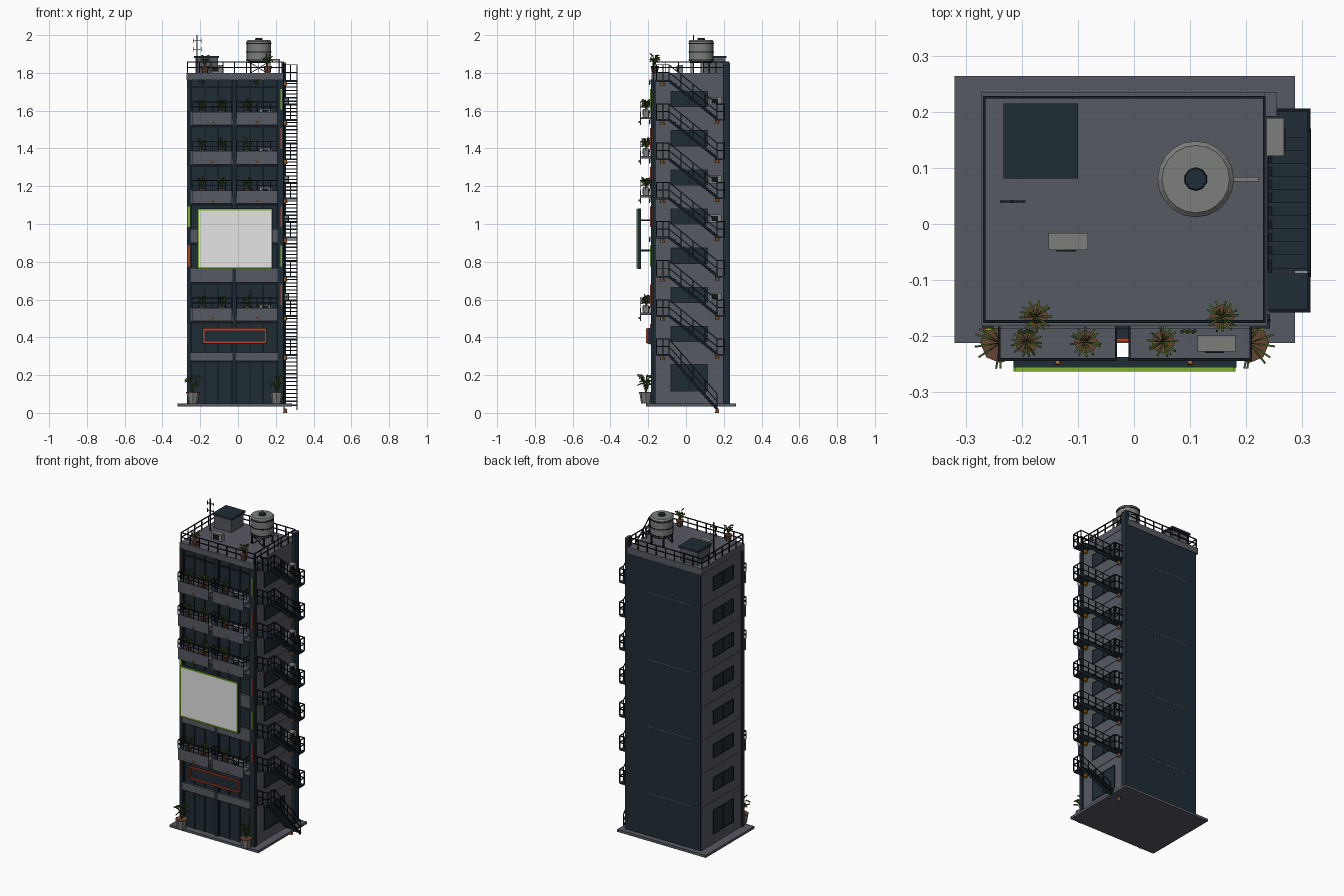
import bpy, bmesh, math, random
from mathutils import Vector, Matrix

random.seed(4)
cube = bpy.data.objects.get("Cube")
if cube:
    bpy.data.objects.remove(cube, do_unlink=True)


def material(name, r, g, b):
    m = bpy.data.materials.new(name)
    m.use_nodes = True
    m.diffuse_color = (r, g, b, 1)
    m.node_tree.nodes["Principled BSDF"].inputs["Base Color"].default_value = (r, g, b, 1)
    return m


WALL = material("grey plaster", 0.095, 0.1, 0.125)
NAVY = material("dark navy", 0.014, 0.025, 0.035)
IRON = material("black iron", 0.006, 0.01, 0.014)
PALE = material("pale metal", 0.2, 0.21, 0.2)
WHITE = material("screen white", 0.78, 0.78, 0.78)
LIME = material("neon lime", 0.22, 0.45, 0.02)
RED = material("neon red", 0.5, 0.05, 0.015)
LEAF = material("leaf green", 0.06, 0.115, 0.015)
CLAY = material("clay pot", 0.13, 0.055, 0.03)
AMBER = material("lamp amber", 0.5, 0.17, 0.03)


class Part:
    """Collects simple solids into one named object."""

    def __init__(self, name, mat):
        self.name, self.mat, self.bm = name, mat, bmesh.new()

    def box(self, x0, x1, y0, y1, z0, z1):
        mid = Vector((x0 + x1, y0 + y1, z0 + z1)) / 2
        size = Matrix.Diagonal((x1 - x0, y1 - y0, z1 - z0, 1))
        bmesh.ops.create_cube(self.bm, size=1, matrix=Matrix.Translation(mid) @ size)

    def beam(self, a, b, w=0.005, h=None):
        a, b = Vector(a), Vector(b)
        turn = (b - a).to_track_quat('Z', 'Y').to_matrix().to_4x4()
        size = Matrix.Diagonal((w, h or w, (b - a).length, 1))
        bmesh.ops.create_cube(self.bm, size=1, matrix=Matrix.Translation((a + b) / 2) @ turn @ size)

    def cone(self, x, y, z0, z1, r0, r1, n=12):
        bmesh.ops.create_cone(self.bm, cap_ends=True, segments=n, radius1=r0, radius2=r1,
                              depth=z1 - z0, matrix=Matrix.Translation((x, y, (z0 + z1) / 2)))

    def loop(self, pts, w):
        for a, b in zip(pts, pts[1:] + pts[:1]):
            self.beam(a, b, w)

    def rail(self, a, b, height, posts, bars=2, w=0.005):
        a, b, up = Vector(a), Vector(b), Vector((0, 0, height))
        for i in range(bars):
            self.beam(a + up * (i + 1) / bars, b + up * (i + 1) / bars, w)
        for i in range(posts + 1):
            p = a.lerp(b, i / posts)
            self.beam(p, p + up, w)

    def done(self):
        mesh = bpy.data.meshes.new(self.name)
        self.bm.to_mesh(mesh)
        self.bm.free()
        mesh.materials.append(self.mat)
        bpy.context.collection.objects.link(bpy.data.objects.new(self.name, mesh))


parts = []


def part(name, mat):
    parts.append(Part(name, mat))
    return parts[-1]


# Storey levels above the ground floor
STEP = 0.2074
levels = [0.311 + STEP * k for k in range(7)]
ROOF = 1.80
BALCONIES = [levels[k] for k in (1, 4, 5, 6)]
BAYS = [(-0.25, -0.03), (-0.01, 0.208)]

# Main body
part("ground_slab", WALL).box(-0.32, 0.287, -0.212, 0.264, 0.035, 0.05)
part("tower_body", WALL).box(-0.265, 0.235, -0.168, 0.226, 0.05, 1.77)
part("back_cladding", NAVY).box(-0.262, 0.237, 0.226, 0.231, 0.05, 1.765)
part("roof_slab", WALL).box(-0.272, 0.237, -0.182, 0.234, 1.762, ROOF)
courses = part("floor_courses", WALL)
for z in levels:
    courses.box(-0.268, 0.238, -0.16, 0.22, z - 0.004, z + 0.004)
for z in levels[::2]:
    courses.box(-0.2, 0.1, 0.225, 0.2318, z - 0.002, z + 0.002)

# Front facade: columns, floor bands, glazing with mullions
columns = part("facade_columns", NAVY)
for x0, x1 in ((-0.27, -0.25), (-0.03, -0.01), (0.208, 0.242)):
    columns.box(x0, x1, -0.186, -0.16, 0.05, 1.765)
columns.box(0.232, 0.254, 0.195, 0.233, 0.05, 1.85)
part("corner_column_cap", WALL).box(0.232, 0.255, 0.192, 0.234, 1.85, 1.854)
bands = part("facade_bands", WALL)
glass = part("facade_glazing", NAVY)
frames = part("facade_frames", IRON)
for x0, x1 in BAYS:
    glass.box(x0, x1, -0.173, -0.165, 0.05, 1.765)
    for k, z in enumerate(levels):
        bands.box(x0, x1, -0.186, -0.165, z - 0.035, z + (0.04 if k else 0.01))
    for i in range(4):
        x = x0 + 0.004 + (x1 - x0 - 0.008) * i / 3
        frames.box(x - 0.003, x + 0.003, -0.178, -0.17, 0.05, 1.765)
    for z in levels + [1.765]:
        frames.box(x0, x1, -0.178, -0.17, z - 0.045, z - 0.035)

# Side windows on both walls
panes = part("side_windows", NAVY)
trim = part("side_window_frames", IRON)
for side, x in ((-1, -0.265), (1, 0.235)):
    for z0, z1 in [(0.114, 0.257)] + [(z + 0.065, z + 0.147) for z in levels]:
        a, b = sorted((x - side * 0.002, x + side * 0.003))
        panes.box(a, b, -0.08, 0.115, z0, z1)
        xf = x + side * 0.003
        trim.loop([(xf, -0.08, z0), (xf, 0.115, z0), (xf, 0.115, z1), (xf, -0.08, z1)], 0.004)
        trim.beam((xf, 0.018, z0), (xf, 0.018, z1), 0.004)

# Balconies
decks = part("balcony_decks", WALL)
fascias = part("balcony_fascias", WALL)
rails = part("balcony_railings", IRON)
pots = part("plant_pots", CLAY)
leaves = part("plant_leaves", LEAF)
units = part("air_conditioners", PALE)
fans = part("air_conditioner_grilles", IRON)
lamps = part("lamps", AMBER)


def plant(x, y, z, size=1.0, pot=pots):
    pot.cone(x, y, z, z + 0.03 * size, 0.014 * size, 0.019 * size, 8)
    pots.cone(x, y, z + 0.03 * size, z + 0.033 * size, 0.02 * size, 0.02 * size, 8)
    for i in range(13):
        ang = i * math.tau / 13 + random.uniform(-0.2, 0.2)
        out = Vector((math.cos(ang), math.sin(ang), 0)) * 0.024 * size
        rise = Vector((0, 0, random.uniform(0.025, 0.055) * size))
        base = Vector((x, y, z + 0.03 * size))
        tip = base + out * 0.45 + rise
        leaves.beam(base, tip, 0.002)
        leaves.beam(tip, tip + out * 0.6 + Vector((0, 0, random.uniform(-0.015, 0.012))), 0.0035, 0.006)


def aircon(x, y, z, wx, wy, face):
    units.box(x - wx, x + wx, y - wy, y + wy, z, z + 0.042)
    if face == 'front':
        fans.box(x - wx * 0.6, x + wx * 0.4, y - wy - 0.003, y - wy, z + 0.007, z + 0.035)
    else:
        fans.box(x + wx, x + wx + 0.003, y - wy * 0.6, y + wy * 0.4, z + 0.007, z + 0.035)


for z in BALCONIES:
    for x0, x1 in ((-0.24, -0.032), (-0.008, 0.208)):
        decks.box(x0, x1, -0.24, -0.18, z, z + 0.012)
        fascias.box(x0, x1, -0.243, -0.239, z - 0.032, z + 0.038)
        for p, q, n in (((x0, -0.242), (x1, -0.242), 6), ((x0, -0.242), (x0, -0.185), 2),
                        ((x1, -0.242), (x1, -0.185), 2)):
            rails.rail((*p, z + 0.038), (*q, z + 0.038), 0.052, n, 2, 0.004)
        rails.beam((x0, -0.185, z), (x0, -0.185, z + 0.09), 0.004)
        rails.beam((x1, -0.185, z), (x1, -0.185, z + 0.09), 0.004)
        lamps.cone((x0 + x1) / 2, -0.246, z - 0.022, z - 0.01, 0.006, 0.004, 8)
    for x in (-0.192, -0.086, 0.052):
        plant(x, -0.21, z + 0.012, 1.05)
    aircon(0.147, -0.213, z + 0.012, 0.034, 0.014, 'front')
# Trailing greenery under the bands
for z in levels[3:] + [1.765]:
    for x in (-0.2, 0.09):
        for i in range(3):
            leaves.beam((x + i * 0.01, -0.19, z), (x + i * 0.01 - 0.006, -0.193, z - 0.012 - i * 0.008), 0.006, 0.003)

# Street and roof planters
tubs = part("street_planters", PALE)
for x in (-0.238, 0.205):
    plant(x, -0.212, 0.05, 1.8, tubs)
for x in (-0.175, 0.157):
    plant(x, -0.165, ROOF, 1.1)

# Screen board on brackets
part("screen_case", NAVY).box(-0.215, 0.183, -0.256, -0.237, 0.763, 1.082)
part("screen_face", WHITE).box(-0.208, 0.174, -0.259, -0.255, 0.772, 1.073)
part("screen_border", LIME).loop([(-0.211, -0.259, 0.769), (0.177, -0.259, 0.769),
                                  (0.177, -0.259, 1.076), (-0.211, -0.259, 1.076)], 0.007)
brackets = part("screen_brackets", IRON)
for x in (-0.15, 0.12):
    for z in (0.86, 1.02):
        brackets.beam((x, -0.24, z), (x, -0.18, z), 0.01)

# Shop sign and neon strips on the front corners
part("shop_sign", NAVY).box(-0.187, 0.152, -0.204, -0.18, 0.365, 0.45)
part("shop_sign_neon", RED).loop([(-0.182, -0.206, 0.374), (0.147, -0.206, 0.374),
                                  (0.147, -0.206, 0.442), (-0.182, -0.206, 0.442)], 0.009)
neon = {RED: part("red_neon_strips", RED), LIME: part("lime_neon_strips", LIME)}
for k, colour in ((0, RED), (2, RED), (3, LIME), (4, RED), (6, RED)):
    width = 0.014 if k in (2, 3) else 0.004
    neon[colour].box(-0.268, -0.268 + width, -0.19, -0.185, levels[k] + 0.05, levels[k] + 0.16)
for k, colour in ((1, RED), (2, LIME), (3, RED), (5, RED), (6, LIME)):
    neon[colour].box(0.226, 0.232, -0.19, -0.185, levels[k] + 0.05, levels[k] + 0.16)

# Fire escape: landings, flights and handrails
X0, X1, YF, YT, YB = 0.243, 0.312, -0.155, -0.09, 0.165
landings = part("escape_landings", NAVY)
treads = part("escape_treads", NAVY)
escape = part("escape_railings", IRON)
for k, z in enumerate(levels + [1.763]):
    low = 0.02 if k == 0 else z - STEP
    landings.box(X0 - 0.008, X1, YF, YT + 0.004, z - 0.01, z)
    if k:
        landings.box(X0 - 0.008, X1, YB - 0.012, 0.205, low - 0.008, low)
        escape.rail((X1, YB, low), (X1, 0.203, low), 0.08, 1)
        escape.rail((X0, 0.203, low), (X1, 0.203, low), 0.08, 2)
    escape.rail((X1, YF, z), (X1, YT, z), 0.08, 2)
    escape.rail((X0, YF, z), (X1, YF, z), 0.08, 2)
    for x in (X0, X1):
        escape.beam((x, YT, z - 0.004), (x, YB, low), 0.006, 0.014)
    escape.rail((X1, YT, z), (X1, YB, low), 0.08, 4)
    count = 14 if k == 0 else 11
    for i in range(1, count):
        t = i / count
        y, h = YT + (YB - YT) * t, z + (low - z) * t
        treads.box(X0 - 0.004, X1, y - 0.013, y + 0.013, h - 0.003, h + 0.003)
    for y, h in ((YB, low - 0.024), (YF + 0.03, z - 0.03)):
        lamps.cone(0.25, y, max(h, 0), max(h, 0) + 0.022, 0.011, 0.008, 8)
    if k in (1, 3, 4, 6):
        aircon(0.251, 0.155, z + 0.075, 0.016, 0.034, 'side')
escape.beam((0.24, -0.172, 0.05), (0.24, -0.172, 1.86), 0.006)

# Roof railing
guard = part("roof_railing", IRON)
corners = [(-0.267, -0.174, ROOF), (0.232, -0.174, ROOF), (0.232, 0.226, ROOF), (-0.267, 0.226, ROOF)]
for i in range(4):
    guard.rail(corners[i], corners[(i + 1) % 4], 0.058, 8 - 2 * (i % 2))

# Roof hut, air conditioner and aerial
part("roof_hut", WALL).box(-0.226, -0.107, 0.087, 0.209, ROOF, 1.878)
part("roof_hut_lid", NAVY).box(-0.233, -0.1, 0.081, 0.215, 1.878, 1.89)
aircon(-0.117, -0.031, ROOF, 0.035, 0.015, 'front')
aerial = part("roof_aerial", IRON)
aerial.beam((-0.218, 0.04, ROOF), (-0.218, 0.04, 2.0), 0.005)
for z in (1.925, 1.97):
    aerial.beam((-0.239, 0.04, z), (-0.193, 0.04, z), 0.004)
    for x in (-0.237, -0.195):
        aerial.beam((x, 0.04, z - 0.012), (x, 0.04, z + 0.012), 0.003)

# Water tank on legs
TX, TY = 0.11, 0.08
tank = part("water_tank", PALE)
tank.cone(TX, TY, 1.862, 1.965, 0.065, 0.065, 20)
tank.cone(TX, TY, 1.965, 1.973, 0.068, 0.06, 20)
tank.beam((TX + 0.06, TY, 1.87), (0.222, TY, 1.87), 0.008)
tank.beam((0.218, TY, 1.87), (0.218, TY, ROOF), 0.008)
part("water_tank_cap", NAVY).cone(TX, TY, 1.972, 1.984, 0.021, 0.019, 10)
hoops = part("water_tank_hoops", IRON)
for z in (1.868, 1.91, 1.955):
    hoops.cone(TX, TY, z - 0.003, z + 0.003, 0.067, 0.067, 20)
legs = part("water_tank_legs", IRON)
legs.cone(TX, TY, 1.852, 1.862, 0.06, 0.06, 20)
for sx in (-1, 1):
    for sy in (-1, 1):
        legs.beam((TX + sx * 0.042, TY + sy * 0.042, ROOF), (TX + sx * 0.042, TY + sy * 0.042, 1.856), 0.008)
    legs.beam((TX - sx * 0.042, TY - 0.042, ROOF), (TX + sx * 0.042, TY - 0.042, 1.852), 0.004)

for p in parts:
    p.done()
